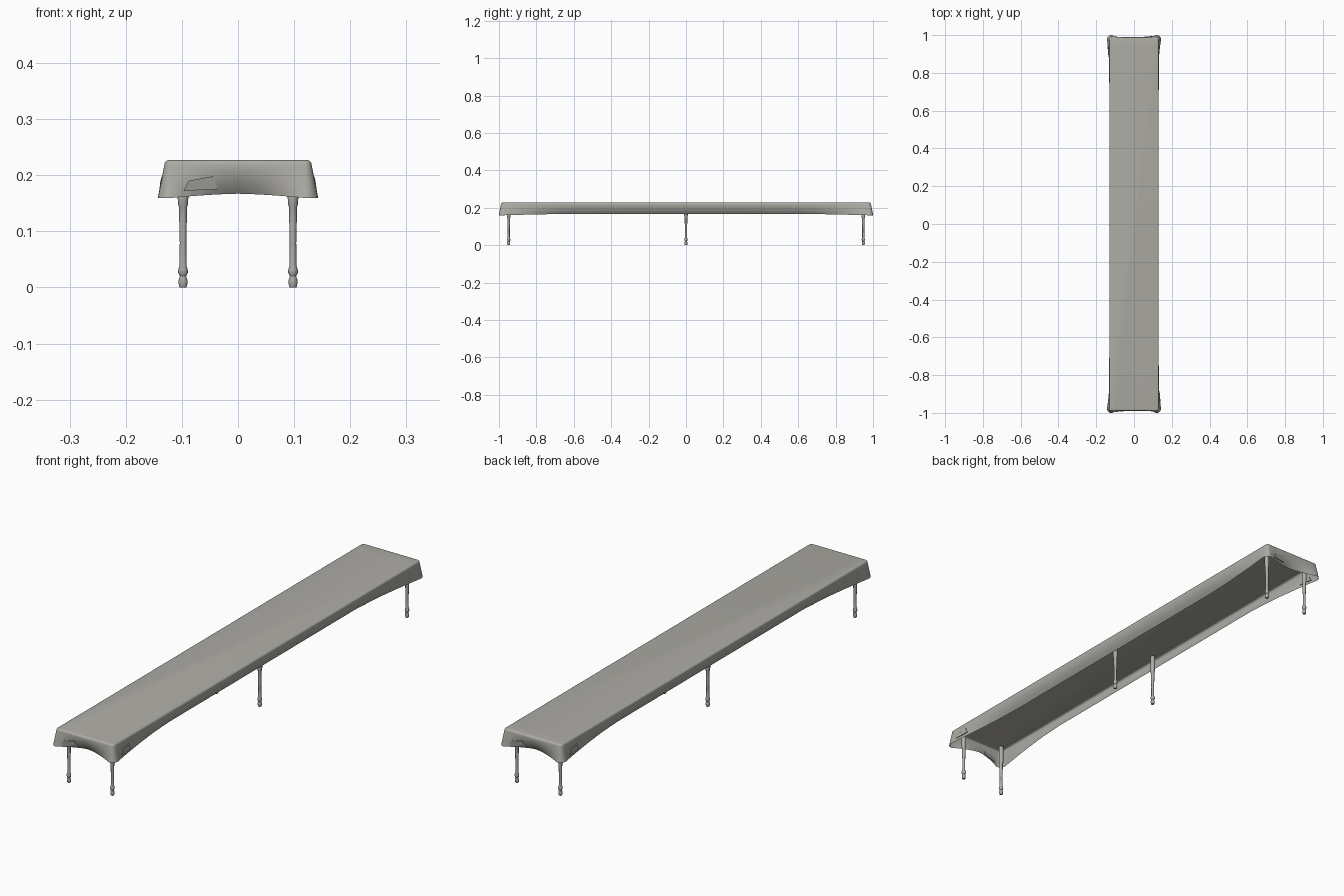
import bpy, bmesh, math
from mathutils import Vector

if "Cube" in bpy.data.objects:
    bpy.data.objects.remove(bpy.data.objects["Cube"])

HX, HY, TOP, R = 0.131, 0.989, 0.227, 0.012   # cloth half sizes, height, corner radius

def material(name, rgb):
    m = bpy.data.materials.new(name)
    m.diffuse_color = (*rgb, 1)
    m.use_nodes = True
    m.node_tree.nodes["Principled BSDF"].inputs["Base Color"].default_value = m.diffuse_color
    return m

GREY = material("warm_grey", (0.42, 0.413, 0.38))

def make(name, bm, smooth=True):
    me = bpy.data.meshes.new(name)
    bm.normal_update()
    bm.to_mesh(me)
    bm.free()
    me.materials.append(GREY)
    ob = bpy.data.objects.new(name, me)
    bpy.context.collection.objects.link(ob)
    if smooth:
        bpy.context.view_layer.objects.active = ob
        ob.select_set(True)
        bpy.ops.object.shade_smooth_by_angle(angle=math.radians(40))
        ob.select_set(False)
    return ob

# How close a point on an edge is to a corner, 0 to 1
def end_u(x):
    return min(1, abs(x) / (HX - R)) ** 1.5

def side_u(y):
    return max(0, min(1, (abs(y) - 0.6) / (HY - R - 0.6))) ** 1.5

# Skirt flares out at corners and curls under between them
def skirt(u, t):
    return 0.012 * u * t - 0.023 * (1 - u) * t * t

def hem(u):
    return 0.167 - 0.0075 * u

# Outline points: (position, outward normal, corner closeness)
def outline():
    pts = []
    def corner(sx, sy, a0):
        for i in range(6):
            a = math.radians(a0 + 18 * i)
            n = Vector((math.cos(a), math.sin(a)))
            pts.append((Vector((sx * (HX - R), sy * (HY - R))) + n * R, n, 1.0))
    ex, sy = HX - R, HY - R
    ends = [ex * (i / 6) for i in range(-5, 6)]
    sides = [-0.94, -0.9, -0.84, -0.78, -0.7, -0.6, -0.3, 0, 0.3, 0.6, 0.7, 0.78, 0.84, 0.9, 0.94]
    corner(1, -1, -90)
    pts.extend((Vector((HX, y)), Vector((1, 0)), side_u(y)) for y in sides)
    corner(1, 1, 0)
    pts.extend((Vector((-x, HY)), Vector((0, 1)), end_u(x)) for x in ends)
    corner(-1, 1, 90)
    pts.extend((Vector((-HX, -y)), Vector((-1, 0)), side_u(y)) for y in sides)
    corner(-1, -1, 180)
    pts.extend((Vector((x, -HY)), Vector((0, -1)), end_u(x)) for x in ends)
    return pts

# Tablecloth: open shell with rounded top edge and draped skirt
bm = bmesh.new()
pts = outline()
rings = []
ROUND = 0.008
for k in range(5):
    a = math.radians(22.5 * k)
    rings.append([bm.verts.new((*(p - n * ROUND * (1 - math.sin(a))),
                                TOP - ROUND * (1 - math.cos(a)))) for p, n, u in pts])
for k in range(1, 7):
    t = k / 6
    z0 = TOP - ROUND
    rings.append([bm.verts.new((*(p + n * skirt(u, t)), z0 + (hem(u) - z0) * t))
                  for p, n, u in pts])
bm.faces.new(rings[0])
N = len(pts)
for a, b in zip(rings, rings[1:]):
    for i in range(N):
        j = (i + 1) % N
        bm.faces.new((a[i], b[i], b[j], a[j]))
make("tablecloth", bm)

# Turned legs
LEG = [(0.006, 0), (0.0075, 0.004), (0.008, 0.013), (0.0055, 0.02), (0.0085, 0.026),
       (0.0085, 0.031), (0.006, 0.04), (0.0058, 0.08), (0.0068, 0.12), (0.0068, 0.142),
       (0.0088, 0.148), (0.0095, 0.16), (0.0095, 0.22)]

def leg(name, x, y, sides=12):
    bm = bmesh.new()
    rows = [[bm.verts.new((x + r * math.cos(2 * math.pi * i / sides),
                           y + r * math.sin(2 * math.pi * i / sides), z))
             for i in range(sides)] for r, z in LEG]
    for a, b in zip(rows, rows[1:]):
        for i in range(sides):
            j = (i + 1) % sides
            bm.faces.new((a[i], a[j], b[j], b[i]))
    bm.faces.new(rows[0][::-1])
    bm.faces.new(rows[-1])
    make(name, bm)

for row, y in (("front", -0.948), ("middle", 0), ("back", 0.948)):
    for side, x in (("left", -0.098), ("right", 0.098)):
        leg(f"{row}_{side}_leg", x, y)

# Small slanted patches on the skirt near the corners
PATCH = [(-0.031, 0.172), (0.03, 0.175), (0.021, 0.198), (-0.022, 0.19)]

def patch(name, centre, on_end, turn):
    bm = bmesh.new()
    layers = []
    for depth in (0.003, -0.003):
        row = []
        for s, z in PATCH:
            c = centre + s
            u = end_u(c) if on_end else side_u(c)
            t = (TOP - ROUND - z) / (TOP - ROUND - hem(u))
            out = skirt(u, min(t, 1)) + depth
            p = Vector((c, -HY - out, z)) if on_end else Vector((HX + out, c, z))
            if turn:
                p.x, p.y = -p.x, -p.y
            row.append(bm.verts.new(p))
        layers.append(row)
    o, b = layers
    bm.faces.new(o)
    bm.faces.new(b[::-1])
    for i in range(4):
        j = (i + 1) % 4
        bm.faces.new((o[j], o[i], b[i], b[j]))
    make(name, bm, smooth=False)

for turn, a, b in ((False, "front", "right"), (True, "back", "left")):
    patch(f"{a}_patch", -0.066, True, turn)
    patch(f"{b}_patch", -0.914, False, turn)
